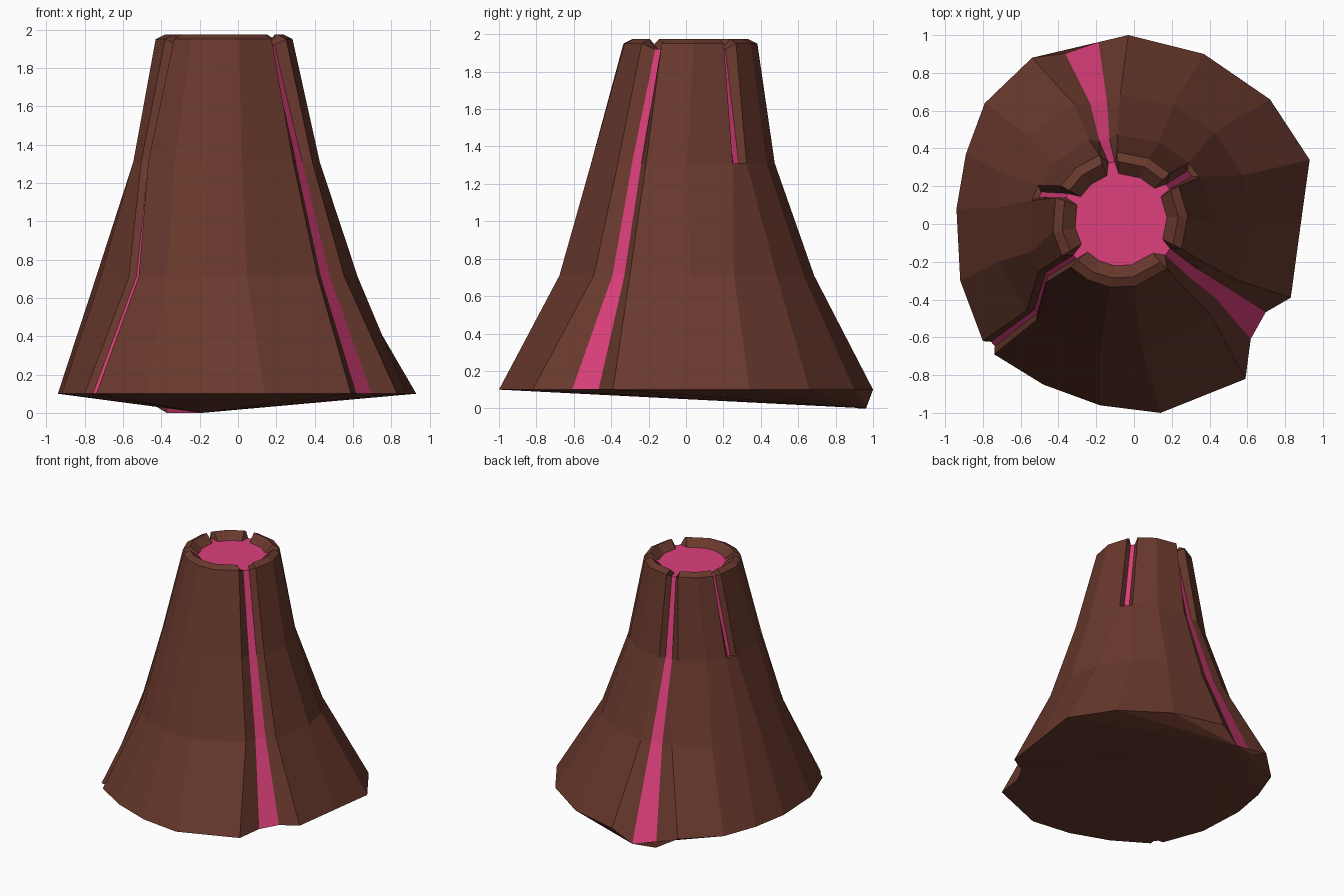
import bpy
import bmesh
from math import radians, cos, sin
from mathutils import Vector

if "Cube" in bpy.data.objects:
    bpy.data.objects.remove(bpy.data.objects["Cube"])

# Foot outline (x, y) and the angles of the column at the three rings above it
COLUMNS = [
    ((0.93, 0.34), (22, 33, 30)), ((0.72, 0.66), (45, 44, 43)),
    ((0.37, 0.90), (67, 66, 65)), ((-0.03, 1.00), (91, 92.5, 92.5)),
    ((-0.54, 0.88), (112, 110, 107.5)), ((-0.79, 0.64), (137, 135, 130)),
    ((-0.89, 0.37), (157, 153, 150)), ((-0.94, 0.08), (173, 163, 161)),
    ((-0.92, -0.30), (197, 195, 190)), ((-0.80, -0.62), (222, 208, 212)),
    ((-0.74, -0.69), (228, 216, 224)), ((-0.48, -0.85), (243, 238, 242)),
    ((-0.18, -0.96), (260, 260, 262)), ((0.14, -1.00), (279, 280, 283)),
    ((0.59, -0.82), (314, 316, 314)), ((0.83, -0.39), (334, 337, 335)),
    ((0.88, -0.02), (2, 3, 3)),
]
# Rings: centre x, centre y, radius, z
RINGS = [(-0.06, 0.0, 0.685, 0.71), (-0.068, -0.02, 0.495, 1.31),
         (-0.075, 0.022, 0.36, 1.95)]
CREST = (-0.075, 0.022, 0.31, 1.975)
POOL = (-0.07, 0.022, 0.245, 1.92)
# Lava channels: first column -> (start level, edge fractions, depths per level)
CHANNELS = {
    0: (2, (0.3, 0.7), (0, 0, 0.03, 0.05)),
    3: (0, (0.31, 0.67), (0, 0.015, 0.015, 0.05)),
    6: (2, (0.33, 0.67), (0, 0, 0.03, 0.05)),
    9: (0, (0.33, 0.67), (0.03, 0.03, 0.03, 0.05)),
    14: (0, (0.37, 0.70), (0.08, 0.045, 0.03, 0.05)),
}
N = len(COLUMNS)


def on_ring(ring, deg):
    cx, cy, r, z = ring
    a = radians(deg)
    return Vector((cx + r * cos(a), cy + r * sin(a), z))


cols = [[Vector((x, y, 0.1))] + [on_ring(r, a) for r, a in zip(RINGS, angs)]
        for (x, y), angs in COLUMNS]
crest = [on_ring(CREST, angs[2]) for _, angs in COLUMNS]
pool = [on_ring(POOL, angs[2]) for _, angs in COLUMNS]


def channel_edges(i, k):
    """Two lava edge points sunk between column i and the next at level k."""
    _, fracs, depths = CHANNELS[i]
    a, b = cols[i][k], cols[(i + 1) % N][k]
    inward = -Vector(((a + b).x, (a + b).y, 0)).normalized()
    pts = [a.lerp(b, f) + inward * depths[k] for f in fracs]
    for p in pts:
        if k == 3:
            p.z = POOL[3]
        elif k == 0 and i == 3:
            p.z = 0.0
    return pts


rock, lava, foot = [], [], []
for i in range(N):
    j = (i + 1) % N
    a, b = cols[i], cols[j]
    start = CHANNELS[i][0] if i in CHANNELS else 3
    foot.append(a[0])
    # Plain flank
    for k in range(start):
        rock.append((a[k], b[k], b[k + 1], a[k + 1]))
    if i not in CHANNELS:
        # Crater rim
        rock.append((a[3], b[3], crest[j], crest[i]))
        rock.append((crest[i], crest[j], pool[j], pool[i]))
        continue
    # Sunken lava channel with its side walls
    e = [channel_edges(i, k) for k in range(4)]
    for k in range(start, 3):
        (l, r), (l2, r2) = e[k], e[k + 1]
        rock.append((a[k], l, l2, a[k + 1]))
        lava.append((l, r, r2, l2))
        rock.append((r, b[k], b[k + 1], r2))
    if start == 0:
        foot.extend(e[0])
    else:
        rock.append((a[start], b[start], e[start][1], e[start][0]))
    # Notch through the rim
    l, r = e[3]
    rock.append((a[3], l, pool[i], crest[i]))
    rock.append((r, b[3], crest[j], pool[j]))
    lava.append((l, r, pool[j], pool[i]))

# Crater pool
lava.append(tuple(pool))

# Underside, fanned from the low point at the back
apex = min(range(len(foot)), key=lambda n: foot[n].z)
foot = foot[apex:] + foot[:apex]
for n in range(1, len(foot) - 1):
    rock.append((foot[0], foot[n + 1], foot[n]))


def make_part(name, faces, color):
    bm = bmesh.new()
    for f in faces:
        bm.faces.new([bm.verts.new(p) for p in f])
    bmesh.ops.remove_doubles(bm, verts=bm.verts, dist=0.0005)
    mesh = bpy.data.meshes.new(name)
    bm.to_mesh(mesh)
    bm.free()
    mat = bpy.data.materials.new(name)
    mat.diffuse_color = color
    mat.use_nodes = True
    mat.node_tree.nodes["Principled BSDF"].inputs["Base Color"].default_value = mat.diffuse_color
    mesh.materials.append(mat)
    obj = bpy.data.objects.new(name, mesh)
    bpy.context.collection.objects.link(obj)


make_part("volcano_rock", rock, (0.14, 0.04, 0.026, 1))
make_part("lava", lava, (0.72, 0.05, 0.2, 1))
